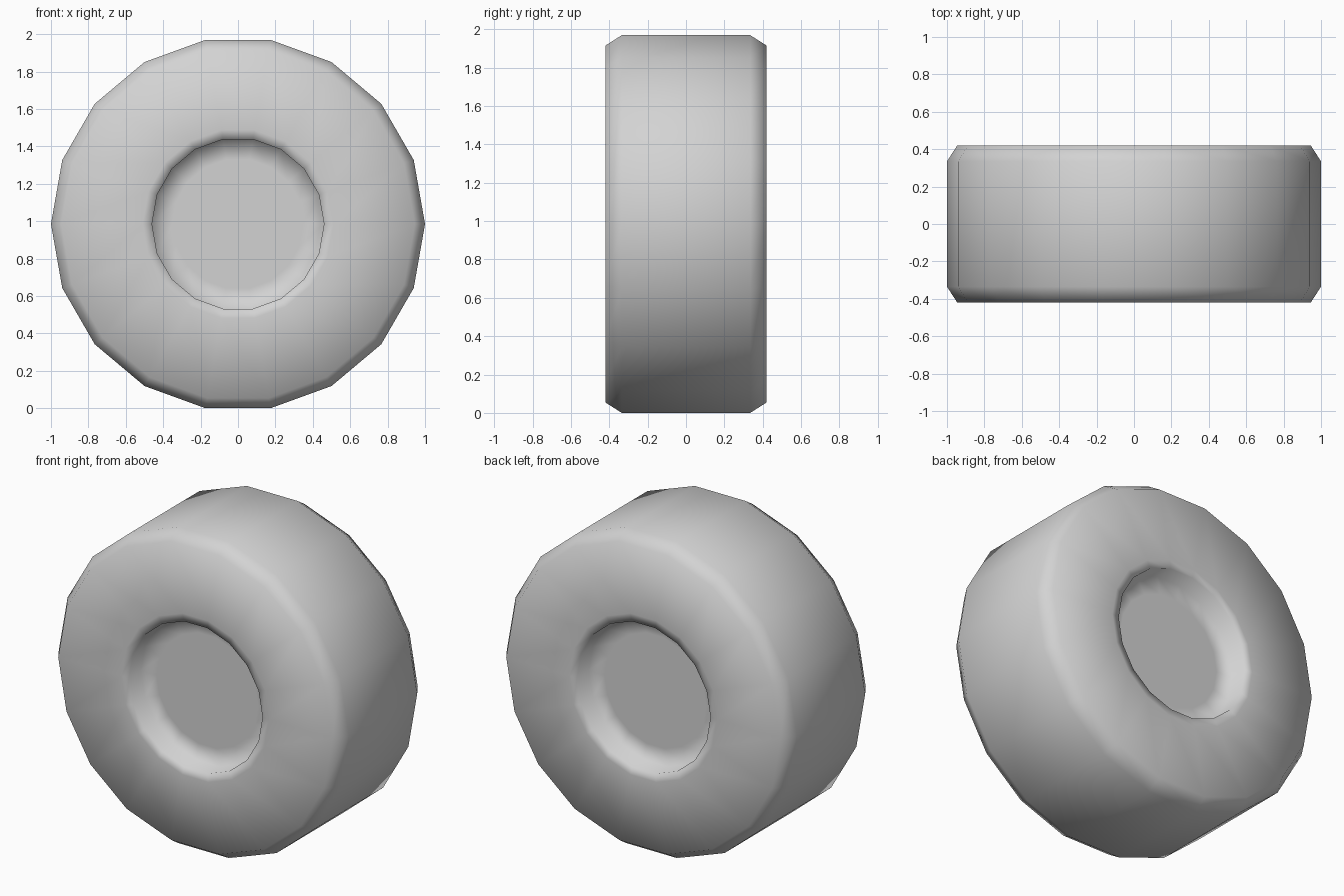
import bpy
import bmesh
import math
from mathutils import Matrix

cube = bpy.data.objects.get("Cube")
if cube:
    bpy.data.objects.remove(cube, do_unlink=True)

SIDES = 18
CENTRE_Z = math.cos(math.radians(10))

rubber = bpy.data.materials.new("light_grey")
rubber.use_nodes = True
grey = (0.65, 0.65, 0.65, 1)
rubber.diffuse_color = grey
rubber.node_tree.nodes["Principled BSDF"].inputs["Base Color"].default_value = grey

# Half profile (radius, distance from mid plane): tread, shoulder, sidewall, lip, hub recess
half = [(1.0, 0.335), (0.945, 0.42), (0.51, 0.42), (0.46, 0.415), (0.46, 0.3), (0.35, 0.3)]
profile = [(r, -d) for r, d in reversed(half)] + half

# Lathe the profile around the y axis
bm = bmesh.new()
rings = []
for radius, y in profile:
    ring = []
    for i in range(SIDES):
        a = math.tau * i / SIDES
        ring.append(bm.verts.new((radius * math.cos(a), y, radius * math.sin(a))))
    rings.append(ring)
for lower, upper in zip(rings, rings[1:]):
    for i in range(SIDES):
        j = (i + 1) % SIDES
        bm.faces.new((lower[i], lower[j], upper[j], upper[i]))

# Hub floors close both recesses
bm.faces.new(rings[0])
bm.faces.new(rings[-1])
bmesh.ops.recalc_face_normals(bm, faces=bm.faces)
bmesh.ops.transform(bm, matrix=Matrix.Translation((0, 0, CENTRE_Z)), verts=bm.verts)
for face in bm.faces:
    face.smooth = True

mesh = bpy.data.meshes.new("wheel")
bm.to_mesh(mesh)
bm.free()
mesh.materials.append(rubber)
wheel = bpy.data.objects.new("wheel", mesh)
bpy.context.collection.objects.link(wheel)
